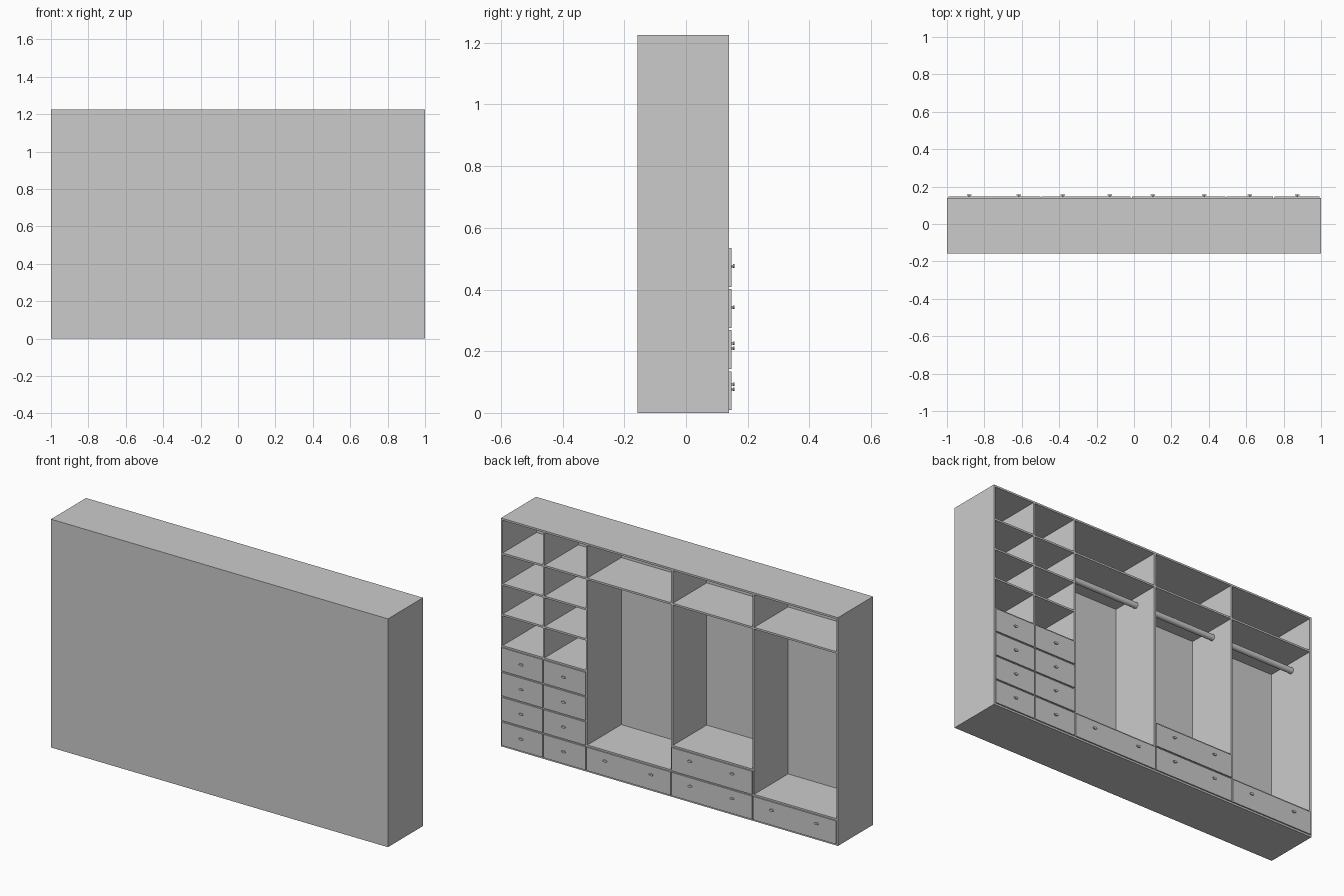
import bpy
from math import radians

cube = bpy.data.objects.get("Cube")
if cube:
    bpy.data.objects.remove(cube, do_unlink=True)

grey = bpy.data.materials.new("plain_grey")
grey.use_nodes = True
grey.diffuse_color = (0.6, 0.6, 0.6, 1)
grey.node_tree.nodes["Principled BSDF"].inputs["Base Color"].default_value = (0.6, 0.6, 0.6, 1)

BACK, FACE, TOP, T = -0.157, 0.14, 1.225, 0.01


def box(name, x, y, z):
    """Box spanning the given (low, high) range on each axis."""
    spans = (x, y, z)
    bpy.ops.mesh.primitive_cube_add(size=1, location=[sum(s) / 2 for s in spans])
    ob = bpy.context.object
    ob.name = name
    ob.scale = [s[1] - s[0] for s in spans]
    bpy.ops.object.transform_apply(location=False, rotation=False)
    ob.data.materials.append(grey)
    return ob


def cylinder(name, centre, radius, length, rotation, stretch=1, sides=24):
    bpy.ops.mesh.primitive_cylinder_add(vertices=sides, radius=radius, depth=length,
                                        location=centre, rotation=rotation)
    ob = bpy.context.object
    ob.name = name
    ob.scale.x = stretch
    bpy.ops.object.transform_apply(location=False, rotation=False)
    ob.data.materials.append(grey)
    bpy.ops.object.shade_smooth_by_angle(angle=radians(40))
    return ob


def shelf(name, x, z):
    box(name, x, (BACK + T, FACE), (z - T / 2, z + T / 2))


def handle(x, z):
    """Short stem carrying an oval grip."""
    turn = (radians(90), 0, 0)
    cylinder("handle_stem", (x, FACE + 0.01, z), 0.004, 0.008, turn, sides=12)
    cylinder("handle_grip", (x, FACE + 0.0145, z), 0.006, 0.005, turn, stretch=2)


def drawer(x, z, handle_xs, handle_z):
    box("drawer_front", (x[0] - 0.002, x[1] + 0.002), (FACE, FACE + 0.007), z)
    for hx in handle_xs:
        handle(hx, handle_z)


# Outer carcass
box("back_panel", (-1, 1), (BACK, BACK + T), (0, TOP))
box("bottom_panel", (-1, 1), (BACK + T, FACE), (0, T))
box("top_panel", (-1, 1), (BACK + T, FACE), (TOP - T, TOP))
for name, x in (("right_side", -1), ("left_side", 1 - T)):
    box(name, (x, x + T), (BACK + T, FACE), (T, TOP - T))

# Upright partitions and the bays between them
partitions = (-0.498, -0.015, 0.492, 0.747)
for x in partitions:
    box("partition", (x - T / 2, x + T / 2), (BACK + T, FACE), (T, TOP - T))
edges = (-1 + T / 2,) + partitions + (1 - T / 2,)
bays = [(a + T / 2, b - T / 2) for a, b in zip(edges, edges[1:])]

# Hanging bays: top shelf, rod, and wide drawers below
wide_handles = ((-0.88, -0.615), (-0.38, -0.13), (0.10, 0.375))
for x, rows, xs in zip(bays, (1, 2, 1), wide_handles):
    shelf("hat_shelf", x, 1.035)
    cylinder("hanging_rod", (sum(x) / 2, 0.003, 0.985), 0.016, x[1] - x[0],
             (0, radians(90), 0))
    for i in range(rows):
        base = 0.01 + 0.133 * i
        drawer(x, (base, base + 0.125), xs, base + 0.083)
        shelf("drawer_shelf", x, base + 0.129)

# Narrow bays: open shelves over four drawers
for x, hx in zip(bays[3:], (0.62, 0.872)):
    for z in (1.035, 0.87, 0.707):
        shelf("open_shelf", x, z)
    for i in range(4):
        base = 0.01 + 0.133 * i
        drawer(x, (base, base + 0.125), (hx,), base + 0.067)
        shelf("drawer_shelf", x, base + 0.129)
